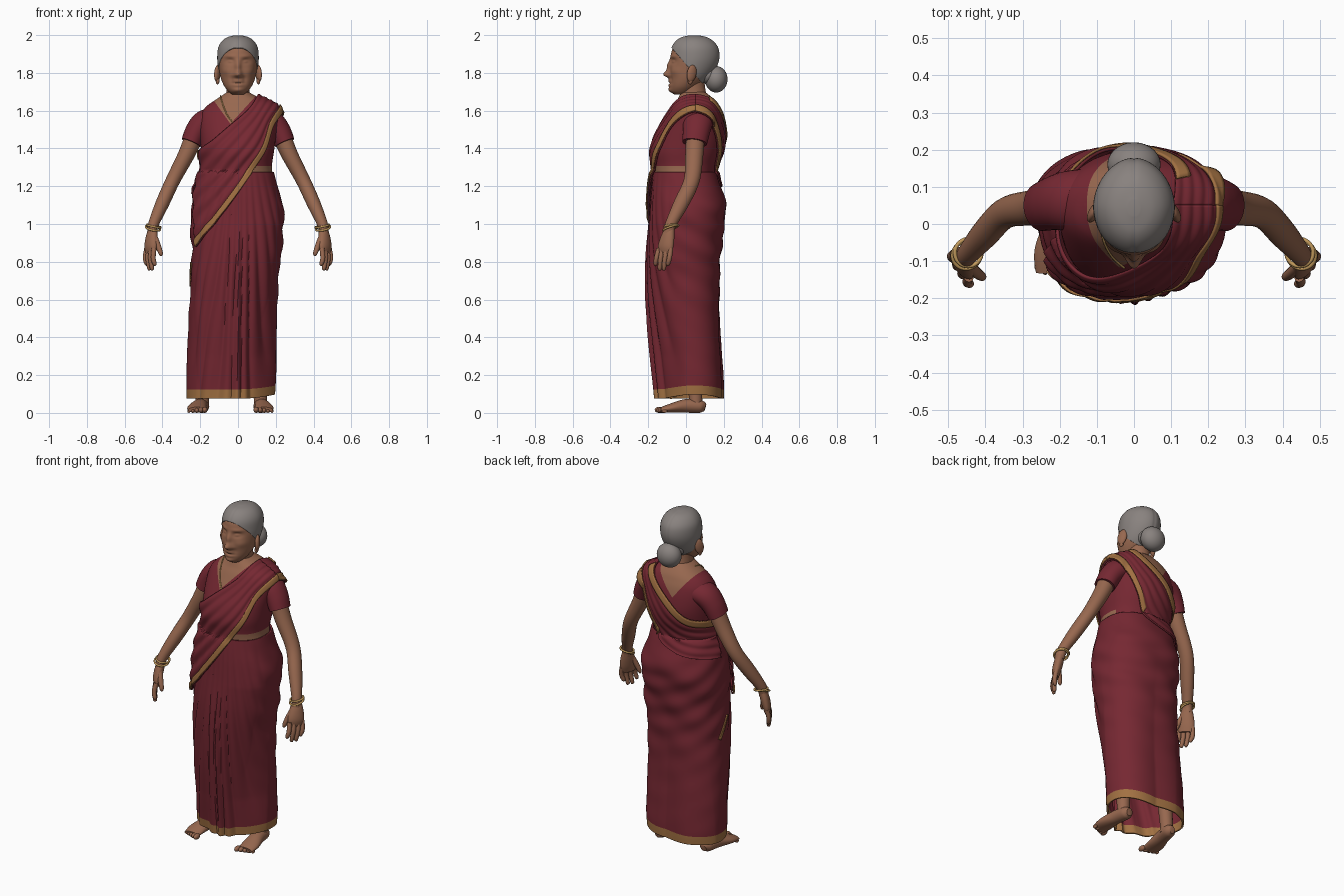
import bpy, bmesh, math
from math import sin, cos, exp
from mathutils import Vector
from mathutils.bvhtree import BVHTree

if "Cube" in bpy.data.objects:
    bpy.data.objects.remove(bpy.data.objects["Cube"])
made = []


def material(name, r, g, b):
    m = bpy.data.materials.new(name)
    m.use_nodes = True
    m.diffuse_color = (r, g, b, 1)
    node = next(n for n in m.node_tree.nodes if n.type == "BSDF_PRINCIPLED")
    node.inputs["Base Color"].default_value = (r, g, b, 1)
    return m


RED = material("dark red cloth", .18, .021, .032)
GOLD = material("ochre border", .36, .165, .055)
SKIN = material("brown skin", .31, .137, .078)
GREY = material("grey hair", .25, .224, .212)
METAL = material("gold metal", .55, .33, .11)


def spline(pts, n):
    """Smooth curve through points of any dimension."""
    P = [Vector(p) for p in pts]
    out = []
    for k in range(n + 1):
        f = k / n * (len(P) - 1)
        i = min(int(f), len(P) - 2)
        t = f - i
        a, b, c, d = P[max(i - 1, 0)], P[i], P[i + 1], P[min(i + 2, len(P) - 1)]
        out.append((b * 2 + (c - a) * t + (a * 2 - b * 5 + c * 4 - d) * (t * t)
                    + (b * 3 - a - c * 3 + d) * t ** 3) * .5)
    return out


def grid(name, rings, mats, closed=True, cap=False):
    """Skin a list of equal rows of points with quads."""
    n = len(rings[0])
    verts = [v for r in rings for v in r]
    faces = [(i * n + j, i * n + (j + 1) % n, (i + 1) * n + (j + 1) % n, (i + 1) * n + j)
             for i in range(len(rings) - 1) for j in range(n if closed else n - 1)]
    if cap:
        faces += [tuple(reversed(range(n))), tuple(range(len(verts) - n, len(verts)))]
    me = bpy.data.meshes.new(name)
    me.from_pydata(verts, [], faces)
    ob = bpy.data.objects.new(name, me)
    bpy.context.collection.objects.link(ob)
    for m in mats:
        me.materials.append(m)
    made.append(ob)
    return ob


def loft(name, rows, mats, n, steps, power=2.2, push=None, cap=False):
    """Stack rounded cross-sections given as (z, x0, x1, y0, y1)."""
    rings = []
    for z, x0, x1, y0, y1 in spline(rows, steps):
        ring = []
        for j in range(n):
            a = math.tau * j / n
            c, s = cos(a), sin(a)
            x = (x0 + x1) / 2 + (x1 - x0) / 2 * math.copysign(abs(c) ** (2 / power), c)
            y = (y0 + y1) / 2 + (y1 - y0) / 2 * math.copysign(abs(s) ** (2 / power), s)
            d = push(x, y, z) if push else 0
            ring.append((x + c * d, y + s * d, z))
        rings.append(ring)
    return grid(name, rings, mats, cap=cap)


def sweep(name, pts, mat, n=20, m=24, side=(0, 1, 0)):
    """Tube through (x, y, z, radius[, second radius])."""
    path = spline([tuple(p) if len(p) == 5 else (*p, p[3]) for p in pts], m)
    rings = []
    for k, p in enumerate(path):
        o = Vector(p[:3])
        t = (Vector(path[min(k + 1, m)][:3]) - Vector(path[max(k - 1, 0)][:3])).normalized()
        u = Vector(side)
        u = (u - t * u.dot(t)).normalized()
        v = t.cross(u)
        rings.append([o + u * (p[3] * cos(math.tau * j / n)) + v * (p[4] * sin(math.tau * j / n))
                      for j in range(n)])
    return grid(name, rings, [mat], cap=True)


def ball(name, loc, scale, mat, rot=(0, 0, 0)):
    bpy.ops.mesh.primitive_uv_sphere_add(segments=28, ring_count=18, location=loc, scale=scale, rotation=rot)
    ob = bpy.context.object
    ob.name = name
    ob.data.materials.append(mat)
    made.append(ob)


def split(ob, co, no, clear=False):
    bm = bmesh.new()
    bm.from_mesh(ob.data)
    bmesh.ops.bisect_plane(bm, geom=bm.verts[:] + bm.edges[:] + bm.faces[:],
                           plane_co=co, plane_no=no, clear_inner=clear)
    bm.to_mesh(ob.data)
    bm.free()


def paint(ob, rule):
    for p in ob.data.polygons:
        if rule(*p.center):
            p.material_index = 1


def thicken(ob, amount, offset):
    mod = ob.modifiers.new("thickness", "SOLIDIFY")
    mod.thickness, mod.offset = amount, offset


# Blouse, with bare midriff and open neckline cut in
torso = loft("blouse_torso", [
    (1.18, -.21, .2, -.17, .16), (1.25, -.195, .185, -.165, .15), (1.31, -.19, .18, -.17, .16),
    (1.38, -.195, .19, -.178, .185), (1.45, -.2, .2, -.16, .197), (1.52, -.203, .213, -.125, .192),
    (1.58, -.195, .222, -.092, .18), (1.62, -.17, .205, -.07, .165), (1.65, -.13, .155, -.05, .15),
    (1.68, -.085, .09, -.035, .125), (1.7, -.055, .055, -.025, .1)], [RED, SKIN], 96, 60)
for z in (1.262, 1.308):
    split(torso, (0, 0, z), (0, 0, 1))
split(torso, (0, .05, 0), (0, 1, 0))
for slope in (1.4, -1.1):
    split(torso, (-.04, 0, 1.53), (slope, 0, 1))
paint(torso, lambda x, y, z: (1.262 < z < 1.308 and y < .05)
      or z > 1.53 + max(-1.4 * (x + .04), 1.1 * (x + .04)))


# Wrapped skirt: pleats fan down the front, slanted folds cross the hips
def drape(x, y, z):
    front = min(1, max(0, -y / .15))
    fan = (x - .03) / (1.9 - z) * 72 + sin(x * 23)
    pleat = (2 * math.sqrt(sin(fan) ** 2 + .03) - 1.4) * .0095 * front * min(1, max(0, 1.3 - z) * 1.5)
    hips = exp(-((z - .92) / .32) ** 2)
    wrap = (sin(z * 46 + y * 30 + x * 16) + sin(z * 29 - x * 20)) * .0035 * (1 - front) * (hips + .1)
    corner = .022 if y > 0 else -.06 if x > 0 else -.028
    low = min(1, max(0, (1 - z) / .7)) * min(1, abs(x * y) / .0225)
    return pleat + wrap + corner * low


skirt = loft("wrapped_skirt", [
    (.075, -.262, .19, -.165, .187), (.15, -.264, .195, -.172, .188), (.3, -.264, .2, -.188, .18),
    (.5, -.26, .206, -.206, .172), (.7, -.25, .215, -.214, .175), (.85, -.246, .23, -.21, .185),
    (1, -.25, .243, -.197, .203), (1.08, -.248, .24, -.192, .213), (1.15, -.236, .225, -.188, .2),
    (1.22, -.216, .203, -.182, .178), (1.275, -.2, .19, -.175, .16)], [RED, GOLD], 200, 90, 2.3, drape)
split(skirt, (0, 0, .125), (0, 0, 1))
paint(skirt, lambda x, y, z: z < .125)
for v in skirt.data.vertices:
    # The hem rises toward the left side
    v.co.z += .025 * max(0, v.co.x / .19) ** 2 * max(0, 1 - v.co.z / .45)
thicken(skirt, .01, -1)

# Arms, sleeves, hands and bangles on both sides
solids = [torso, skirt]
for word, s in (("left", 1), ("right", -1)):
    def flip(*pts):
        return [(p[0] * s, *p[1:]) for p in pts]

    solids.append(sweep(word + "_sleeve", flip(
        (.12, .065, 1.55, .085, .07), (.18, .062, 1.535, .08, .066), (.22, .055, 1.49, .072, .06),
        (.248, .046, 1.43, .066, .054)), RED, 32))
    sweep(word + "_arm", flip(
        (.23, .05, 1.47, .05), (.272, .044, 1.37, .048, .044), (.345, .03, 1.23, .042, .038),
        (.4, -.025, 1.11, .04, .036), (.447, -.08, 1, .03, .028), (.455, -.092, .95, .03, .024)), SKIN, 24)
    sweep(word + "_palm", flip(
        (.45, -.085, .98, .026, .022), (.457, -.097, .93, .04, .026), (.462, -.108, .88, .047, .024),
        (.462, -.114, .84, .038, .014)), SKIN, 24, side=(.55 * s, .8, 0))
    for i, finger in enumerate(("index", "middle", "ring", "little")):
        a = i - 1.5
        drop = .752 + .012 * a * a
        sweep(f"{word}_{finger}_finger", flip(
            (.464 + .013 * a, -.112 + .021 * a, .87, .013), (.47 + .014 * a, -.122 + .023 * a, .82, .013),
            (.462 + .014 * a, -.128 + .022 * a, drop + .01, .011),
            (.459 + .014 * a, -.129 + .022 * a, drop, .004)), SKIN, 12, 10)
    sweep(word + "_thumb", flip(
        (.445, -.11, .94, .016), (.425, -.13, .89, .015), (.409, -.142, .845, .012),
        (.406, -.144, .83, .004)), SKIN, 12, 10)
    for k in range(2):
        bpy.ops.mesh.primitive_torus_add(
            major_radius=.039 - .002 * k, minor_radius=.0055, major_segments=36, minor_segments=10,
            location=(s * (.45 - .004 * k), -.083 + .006 * k, .978 + .011 * k),
            rotation=(.3 - .2 * k, -.2 * s, 0))
        bpy.context.object.name = f"{word}_bangle_{k + 1}"
        bpy.context.object.data.materials.append(METAL)
        made.append(bpy.context.object)

# Sash laid on the body surface
points, polys = [], []
for ob in solids:
    base = len(points)
    points += [v.co.copy() for v in ob.data.vertices]
    polys += [[base + i for i in p.vertices] for p in ob.data.polygons]
tree = BVHTree.FromPolygons(points, polys)


def snap(p, lift):
    c = Vector((0, .03, min(p.z, 1.42)))
    d = (p - c).normalized()
    hit = tree.ray_cast(c + d, -d)[0]
    return (hit or p) + d * lift


def cloth(name, edge_a, edge_b, mat, lift, across, fold=0, thick=.008):
    rows = []
    for a, b in zip(edge_a, edge_b):
        depth = fold * min(1, (a - b).length * 2.5)
        rows.append([snap(a.lerp(b, j / across), lift + depth * sin(j / across * math.tau * 5))
                     for j in range(across + 1)])
    thicken(grid(name, rows, [mat], closed=False), thick, 0)


def border(name, edge, other, width=.036, lift=.02):
    inner = [a + (b - a).normalized() * width for a, b in zip(edge, other)]
    cloth(name, edge, inner, GOLD, lift, 4, thick=.007)


N = 56
upper = spline([(.1, .05, 1.67), (.07, -.07, 1.62), (-.03, -.13, 1.53), (-.14, -.14, 1.44), (-.2, -.01, 1.38)], N)
lower = spline([(.25, .05, 1.61), (.2, -.08, 1.53), (.14, -.14, 1.39), (.01, -.19, 1.18),
                (-.12, -.18, 1), (-.215, -.12, .88)], N)
cloth("sash_front", upper, lower, RED, .011, 70, .005)
border("sash_front_border", lower, upper)
back_upper = spline([(.1, .05, 1.67), (.09, .16, 1.62), (-.02, .2, 1.52), (-.13, .17, 1.42), (-.2, -.01, 1.38)], N)
back_lower = spline([(.25, .05, 1.61), (.185, .15, 1.51), (.125, .18, 1.38), (.07, .18, 1.26),
                     (-.06, .18, 1.2), (-.22, .02, 1.16)], N)
cloth("sash_back", back_upper, back_lower, RED, .011, 70, .004)
start, cut = N // 7, N * 3 // 5
border("sash_back_upper_border", back_upper[start:], back_lower[start:], .04)
border("sash_back_side_border", back_lower[:cut], back_upper[:cut], .04)
tail = spline([(-.24, .03, .67), (-.25, -.01, .73), (-.25, -.05, .79)], 10)
border("sash_tail_border", tail, [p + Vector((0, .1, .05)) for p in tail], .018, .004)
chain = spline([(-.085, .04, 1.66), (-.075, -.03, 1.62), (-.055, -.08, 1.57), (-.025, -.11, 1.53)], 20)
sweep("neck_chain", [(*snap(p, .003), .003) for p in chain], METAL, 8)

# Neck and head, with the features pressed into the face as soft bumps
sweep("neck", [(0, .055, 1.58, .075), (0, .042, 1.66, .07, .063), (0, .035, 1.72, .066, .06),
               (0, .035, 1.78, .062)], SKIN, 32)
bumps = [(0, 1.835, .014, .03, .016), (0, 1.795, .018, .018, .026), (0, 1.786, .028, .011, .008),
         (.043, 1.862, .022, .014, -.012), (.043, 1.86, .014, .007, .008), (.04, 1.888, .03, .01, .004),
         (.06, 1.81, .024, .024, .006), (.036, 1.765, .012, .022, -.004), (0, 1.758, .026, .009, .004),
         (0, 1.745, .028, .004, -.004), (0, 1.733, .024, .008, .004), (0, 1.708, .024, .014, .008)]


def features(x, y, z):
    if y > 0:
        return 0
    return min(1, -y / .04) * sum(
        h * exp(-((abs(x) - bx) / wx) ** 2 - ((z - bz) / wz) ** 2) for bx, bz, wx, wz, h in bumps)


head = [(1.685, .03, -.06, 0), (1.703, .052, -.082, .04), (1.73, .073, -.088, .07), (1.77, .09, -.088, .11),
        (1.82, .1, -.086, .142), (1.87, .104, -.083, .156), (1.92, .099, -.074, .15),
        (1.955, .08, -.052, .125), (1.977, .05, -.02, .09), (1.987, .01, .025, .045)]
loft("head", [(z, -w, w, a, b) for z, w, a, b in head], [SKIN], 140, 100, 1.92, features, True)
for word, s in (("left", 1), ("right", -1)):
    ball(word + "_ear", (s * .109, .03, 1.797), (.014, .027, .046), SKIN, (-.2, 0, .45 * s))
    ball(word + "_earlobe", (s * .108, .022, 1.757), (.01, .013, .018), SKIN)

# Hair combed back from the hairline into a low bun
hair = loft("hair", [(z + .012, -w - .006, w + .006, a - .005, b + .022) for z, w, a, b in head],
            [GREY], 72, 60, 1.87, lambda x, y, z: -.003 * exp(-(x / .006) ** 2), True)
split(hair, (0, -.07, 1.925), (0, 1.15, 1), True)
thicken(hair, .01, -1)
ball("hair_bun", (0, .16, 1.766), (.072, .06, .07), GREY)
ball("bun_root", (0, .115, 1.79), (.06, .05, .05), GREY)

# Bare feet and legs
for word, s, ax, tx in (("left", 1, .118, .138), ("right", -1, -.188, -.218)):
    mid = (ax + tx) / 2
    sweep(word + "_foot", [
        (ax, .102, .028, .018, .02), (ax, .075, .034, .036, .034), (mid, 0, .037, .04, .036),
        (tx, -.075, .026, .05, .025), (tx, -.13, .016, .046, .015)], SKIN, 28, side=(1, 0, 0))
    sweep(word + "_leg", [(ax, .05, .03, .036), (ax, .05, .1, .036), (ax * .9, .03, .5, .055)], SKIN)
    for i in range(5):
        r = .019 - .002 * i
        ball(f"{word}_toe_{i + 1}", (tx + s * (i - 2) * .021, -.141 + .007 * i, r * .85),
             (r * .75, r * 1.3, r * .85), SKIN)

bpy.ops.object.select_all(action="DESELECT")
for ob in made:
    ob.select_set(True)
bpy.context.view_layer.objects.active = made[0]
bpy.ops.object.shade_smooth_by_angle(angle=math.radians(50))
